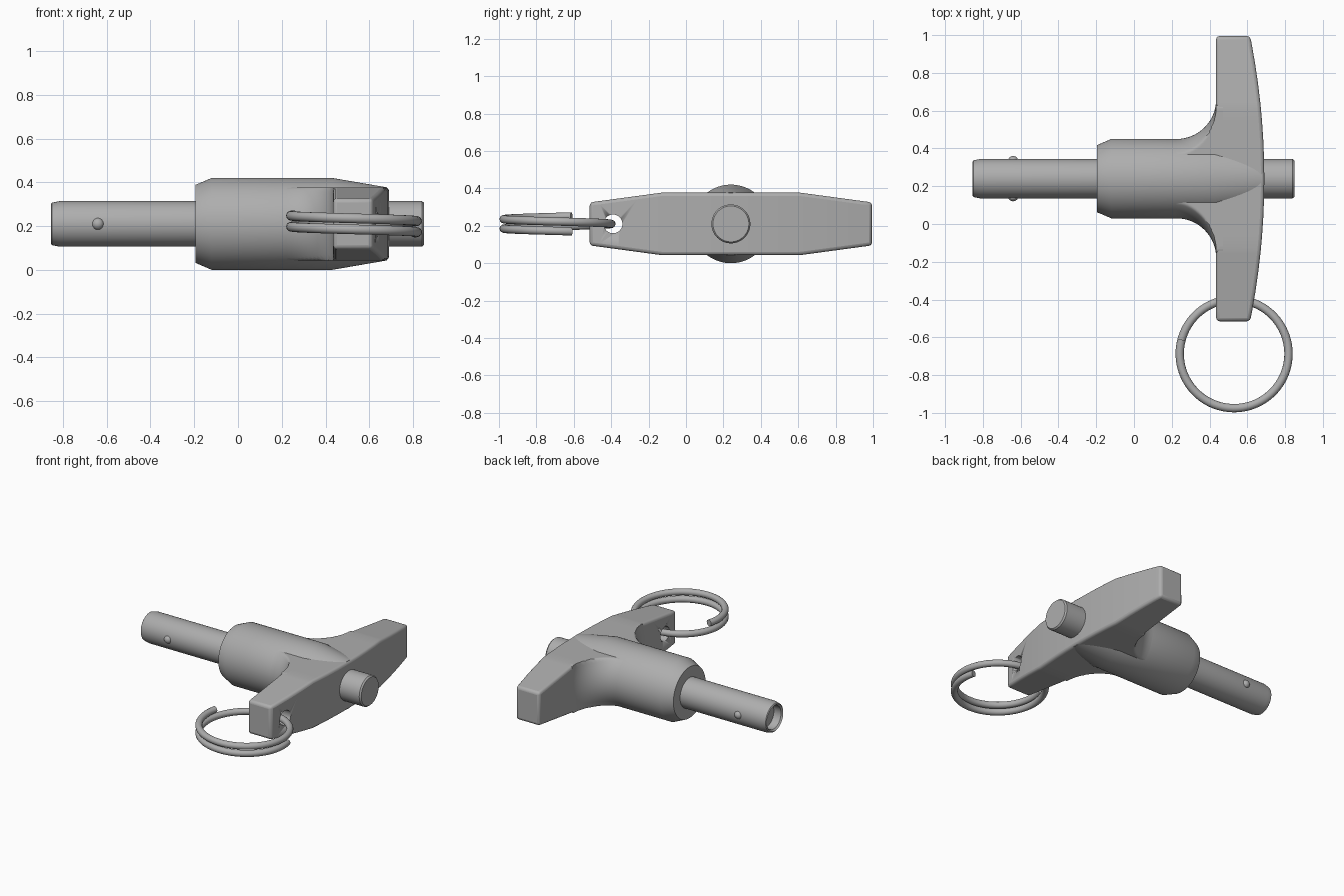
import bpy, bmesh, math
from mathutils import Vector

cube = bpy.data.objects.get("Cube")
if cube:
    bpy.data.objects.remove(cube)

AXIS_Y, AXIS_Z = 0.24, 0.21      # centre line of the pin
HALF_SPAN = 0.755                # half length of the T-handle

steel = bpy.data.materials.new("steel grey")
steel.use_nodes = True
GREY = (0.42, 0.42, 0.42, 1)
steel.diffuse_color = GREY
steel.node_tree.nodes["Principled BSDF"].inputs["Base Color"].default_value = GREY


def finish(name, bm, angle=30):
    bmesh.ops.recalc_face_normals(bm, faces=bm.faces)
    mesh = bpy.data.meshes.new(name)
    bm.to_mesh(mesh)
    bm.free()
    obj = bpy.data.objects.new(name, mesh)
    bpy.context.collection.objects.link(obj)
    mesh.materials.append(steel)
    bpy.ops.object.select_all(action='DESELECT')
    obj.select_set(True)
    bpy.context.view_layer.objects.active = obj
    bpy.ops.object.shade_smooth_by_angle(angle=math.radians(angle))
    return obj


def loft(rings):
    """Skin a list of equal point loops and cap both ends."""
    bm = bmesh.new()
    loops = [[bm.verts.new(p) for p in ring] for ring in rings]
    n = len(loops[0])
    for a, b in zip(loops, loops[1:]):
        for i in range(n):
            j = (i + 1) % n
            bm.faces.new((a[i], a[j], b[j], b[i]))
    bm.faces.new(loops[0])
    bm.faces.new(loops[-1])
    return bm


def slab_half(dy):
    """Half thickness of the handle, tapering towards its tips."""
    t = max(0, (abs(dy) - 0.37) / (HALF_SPAN - 0.37))
    return 0.167 - 0.052 * t


def turned(name, profile, segments=64, clip=False):
    """Revolve (x, radius) points about the pin axis, optionally trimmed to the slab."""
    rings = []
    for x, r in profile:
        ring = []
        for i in range(segments):
            a = math.tau * i / segments
            dy, dz = r * math.cos(a), r * math.sin(a)
            if clip:
                h = slab_half(dy)
                dz = max(-h, min(h, dz))
            ring.append((x, AXIS_Y + dy, AXIS_Z + dz))
        rings.append(ring)
    return finish(name, loft(rings))


# Shaft with a recessed open end, body sleeve and push button
turned("shaft", [(-0.79, 0.08), (-0.845, 0.08), (-0.855, 0.09), (-0.85, 0.097),
                 (-0.815, 0.104), (-0.15, 0.104)])
turned("body", [(-0.195, 0.178), (-0.12, 0.21), (0.43, 0.21), (0.68, 0.167)], 96)
turned("push_button", [(0.6, 0.104), (0.84, 0.104), (0.85, 0.096)])

# Curved flare joining body to handle
R = 0.21
arc = [math.radians(90 * i / 16) for i in range(17)]
turned("handle_fillet",
       [(0.225 + R * math.sin(a), 2 * R - R * math.cos(a)) for a in arc] + [(0.47, 2 * R)],
       128, clip=True)

# T-handle: flat back, bowed front, tapered tips
stations = sorted({-HALF_SPAN, -0.37, 0.37, HALF_SPAN} |
                  {round(-0.7 + 0.1 * i, 2) for i in range(15)})
sections = []
for dy in stations:
    h = slab_half(dy)
    front = 0.69 - 0.075 * (abs(dy) / HALF_SPAN) ** 2
    sections.append([(x, AXIS_Y + dy, AXIS_Z + z)
                     for x, z in ((0.435, -h), (front, -h), (front, h), (0.435, h))])
handle = finish("t_handle", loft(sections))
bevel = handle.modifiers.new("soft edges", 'BEVEL')
bevel.width = 0.018
bevel.segments = 3
bevel.limit_method = 'ANGLE'
bevel.angle_limit = math.radians(40)

# Ring hole through the handle tip
cutter = turned("ring_hole_cutter", [(0.3, 0.05), (0.8, 0.05)], 32)
cutter.location.y = -0.39 - AXIS_Y
cutter.hide_render = True
cutter.hide_viewport = True
hole = handle.modifiers.new("ring hole", 'BOOLEAN')
hole.operation = 'DIFFERENCE'
hole.solver = 'EXACT'
hole.object = cutter

# Locking balls on both sides of the shaft
for side, label in ((1, "back"), (-1, "front")):
    bm = bmesh.new()
    bmesh.ops.create_uvsphere(bm, u_segments=24, v_segments=12, radius=0.028)
    bmesh.ops.translate(bm, verts=bm.verts,
                        vec=Vector((-0.64, AXIS_Y + side * 0.092, AXIS_Z)))
    finish("locking_ball_" + label, bm, 60)

# Split ring: a coil of just over one and a half turns
steps, wire, coil = 110, 0.022, 0.288
rings = []
for i in range(steps + 1):
    t = i / steps
    a = math.radians(165 + 570 * t)
    out = Vector((math.cos(a), math.sin(a), 0))
    centre = Vector((0.53, -0.687, 0.25 - 0.08 * t)) + out * coil
    rings.append([centre + out * (wire * math.cos(b)) + Vector((0, 0, wire * math.sin(b)))
                  for b in (math.tau * k / 16 for k in range(16))])
finish("split_ring", loft(rings))
